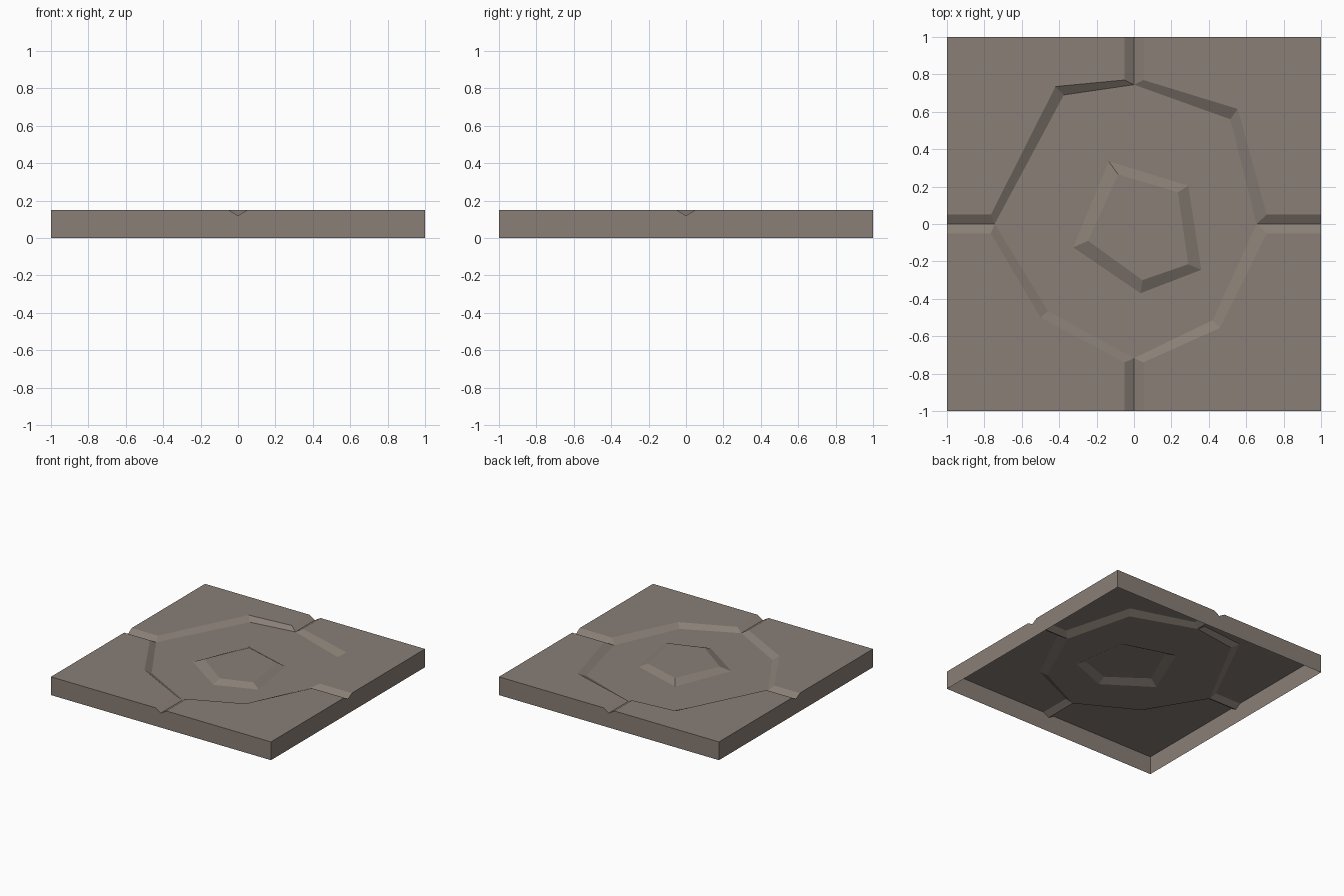
import bpy, bmesh
from mathutils import Vector

if "Cube" in bpy.data.objects:
    bpy.data.objects.remove(bpy.data.objects["Cube"])

TOP, LOW, HALF = 0.15, 0.12, 0.05

# Four sides (E, N, W, S): direction, inner and outer radius where the groove meets the recess
dirs = [Vector((1, 0)), Vector((0, 1)), Vector((-1, 0)), Vector((0, -1))]
inner_r = [0.655, 0.745, 0.745, 0.717]
outer_r = [0.71, 0.77, 0.765, 0.74]
# Diagonal corners of the recess (NE, NW, SW, SE)
diag_out = [(0.555, 0.615), (-0.42, 0.735), (-0.50, -0.50), (0.46, -0.555)]
diag_in = [(0.515, 0.56), (-0.375, 0.69), (-0.46, -0.465), (0.42, -0.515)]
# Raised pentagon, counter-clockwise from the upper right
pent_base = [(0.29, 0.205), (-0.135, 0.335), (-0.325, -0.125), (0.035, -0.37), (0.36, -0.245)]
pent_top = [(0.235, 0.17), (-0.085, 0.265), (-0.245, -0.09), (0.045, -0.30), (0.29, -0.215)]

bm = bmesh.new()


def face(*pts):
    bm.faces.new([bm.verts.new((p[0][0], p[0][1], p[1])) for p in pts])


mid = [d * r for d, r in zip(dirs, inner_r)]
for i in range(4):
    j = (i + 1) % 4
    d, e = dirs[i], dirs[j]           # e is also the sideways direction of d
    a_edge, b_edge = d + e * HALF, e + d * HALF
    a_in, b_in = d * outer_r[i] + e * HALF, e * outer_r[j] + d * HALF
    # flat corner of the slab
    face((a_edge, TOP), (d + e, TOP), (b_edge, TOP), (b_in, TOP), (diag_out[i], TOP), (a_in, TOP))
    # sloped rim of the recess
    face((a_in, TOP), (diag_out[i], TOP), (diag_in[i], LOW), (mid[i], LOW))
    face((diag_out[i], TOP), (b_in, TOP), (mid[j], LOW), (diag_in[i], LOW))
    # groove slopes
    face((mid[i], LOW), (d, LOW), (a_edge, TOP), (a_in, TOP))
    face((mid[j], LOW), (b_in, TOP), (b_edge, TOP), (e, LOW))
    # side wall with a V notch
    face((d - e, 0), (d + e, 0), (d + e, TOP), (a_edge, TOP), (d, LOW),
         (d - e * HALF, TOP), (d - e, TOP))

# Recess floor in two halves around the pentagon
ring = [p for k in range(4) for p in (mid[k], diag_in[k])]
upper = ring[0:5] + [pent_base[k] for k in (2, 1, 0)]
lower = ring[4:8] + [ring[0]] + [pent_base[k] for k in (0, 4, 3, 2)]
for loop in (upper, lower):
    face(*[(p, LOW) for p in loop])

# Raised pentagon: slopes and cap
for k in range(5):
    m = (k + 1) % 5
    face((pent_base[k], LOW), (pent_base[m], LOW), (pent_top[m], TOP), (pent_top[k], TOP))
face(*[(p, TOP) for p in pent_top])

bmesh.ops.remove_doubles(bm, verts=bm.verts, dist=0.0005)
mesh = bpy.data.meshes.new("floor_tile")
bm.to_mesh(mesh)
bm.free()

stone = bpy.data.materials.new("warm_grey_stone")
stone.diffuse_color = (0.25, 0.21, 0.18, 1)
stone.use_nodes = True
stone.node_tree.nodes["Principled BSDF"].inputs["Base Color"].default_value = stone.diffuse_color
mesh.materials.append(stone)
bpy.context.collection.objects.link(bpy.data.objects.new("floor_tile", mesh))
